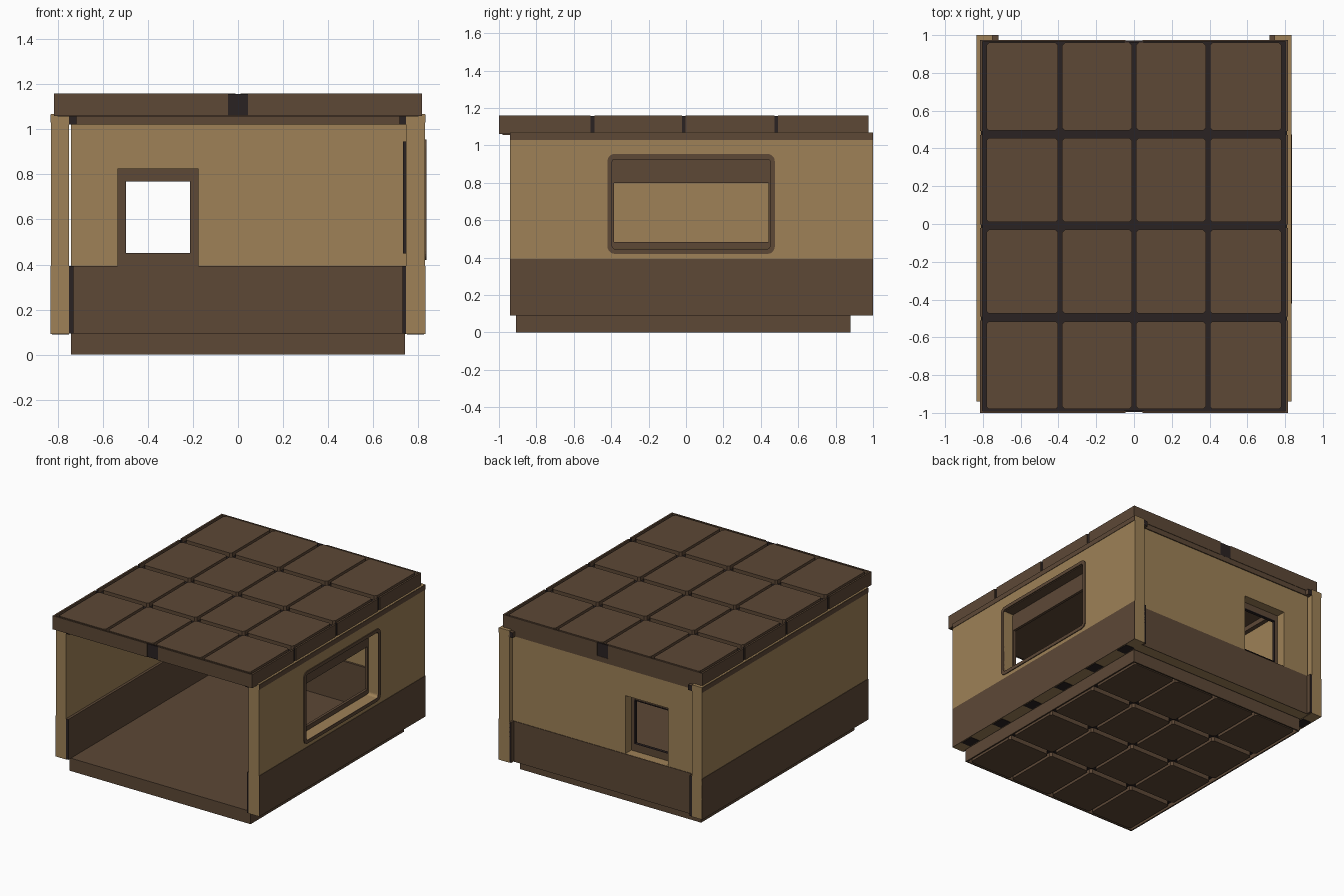
import bpy, bmesh, math
from mathutils import Matrix

if "Cube" in bpy.data.objects:
    bpy.data.objects.remove(bpy.data.objects["Cube"])

def material(name, rgb):
    m = bpy.data.materials.new(name)
    m.diffuse_color = (*rgb, 1)
    m.use_nodes = True
    m.node_tree.nodes["Principled BSDF"].inputs["Base Color"].default_value = m.diffuse_color
    return m

BROWN = material("brown_wood", (0.109, 0.0648, 0.0369))
TAN = material("tan_wall", (0.342, 0.220, 0.095))
DARK = material("dark_gap", (0.0232, 0.0160, 0.0160))

def add(name, mesh, *mats):
    for m in mats:
        mesh.materials.append(m)
    ob = bpy.data.objects.new(name, mesh)
    bpy.context.collection.objects.link(ob)
    return ob

def box(name, xs, ys, zs, mat, end_axis=None):
    """Box from ranges; faces along end_axis become dark."""
    bm = bmesh.new()
    bmesh.ops.create_cube(bm, size=1)
    for v in bm.verts:
        v.co = [r[0] if c < 0 else r[1] for c, r in zip(v.co, (sorted(xs), sorted(ys), sorted(zs)))]
    bm.normal_update()
    if end_axis is not None:
        for f in bm.faces:
            f.material_index = int(abs(f.normal[end_axis]) > 0.5)
    me = bpy.data.meshes.new(name)
    bm.to_mesh(me)
    bm.free()
    return add(name, me, mat, DARK)

def rect(u, v, r=0.0, n=5):
    """Rectangle outline with optional rounded (n>1) or cut (n=1) corners."""
    (u0, u1), (v0, v1) = u, v
    if r == 0:
        return [(u0, v0), (u1, v0), (u1, v1), (u0, v1)]
    pts = []
    for cu, cv, a in ((u1 - r, v1 - r, 0), (u0 + r, v1 - r, 90), (u0 + r, v0 + r, 180), (u1 - r, v0 + r, 270)):
        for i in range(n + 1):
            t = math.radians(a + 90 * i / n)
            pts.append((cu + r * math.cos(t), cv + r * math.sin(t)))
    return pts

AXES = {"x": Matrix(((0, 0, 1, 0), (1, 0, 0, 0), (0, 1, 0, 0), (0, 0, 0, 1))),
        "y": Matrix(((1, 0, 0, 0), (0, 0, -1, 0), (0, 1, 0, 0), (0, 0, 0, 1))),
        "z": Matrix.Identity(4)}

def plate(name, outlines, axis, lo, hi, mat):
    """Filled outline with holes, extruded from lo to hi along an axis."""
    cu = bpy.data.curves.new(name, "CURVE")
    cu.dimensions, cu.fill_mode, cu.extrude = "2D", "BOTH", (hi - lo) / 2
    for pts in outlines:
        s = cu.splines.new("POLY")
        s.points.add(len(pts) - 1)
        for p, (a, b) in zip(s.points, pts):
            p.co = (a, b, 0, 1)
        s.use_cyclic_u = True
    tmp = bpy.data.objects.new(name, cu)
    bpy.context.collection.objects.link(tmp)
    bpy.context.view_layer.update()
    me = bpy.data.meshes.new_from_object(tmp.evaluated_get(bpy.context.evaluated_depsgraph_get()))
    bpy.data.objects.remove(tmp)
    mid = (lo + hi) / 2
    me.transform(Matrix.Translation([mid if axis == a else 0 for a in "xyz"]) @ AXES[axis])
    me.materials.clear()
    bm = bmesh.new()
    bm.from_mesh(me)
    bmesh.ops.remove_doubles(bm, verts=bm.verts, dist=1e-5)
    bmesh.ops.recalc_face_normals(bm, faces=bm.faces)
    for f in bm.faces:
        f.smooth = False
    bm.to_mesh(me)
    bm.free()
    return add(name, me, mat)

def tiles(name, xs, ys, z, gx, gy):
    """Four by four grid of tiles with cut corners and open joints."""
    w, d = (xs[1] - xs[0]) / 4, (ys[1] - ys[0]) / 4
    for i in range(4):
        for j in range(4):
            u = (xs[0] + i * w + (gx / 2 if i else 0), xs[0] + (i + 1) * w - (gx / 2 if i < 3 else 0))
            v = (ys[0] + j * d + (gy / 2 if j else 0), ys[0] + (j + 1) * d - (gy / 2 if j < 3 else 0))
            plate(f"{name}_{i}_{j}", [rect(u, v, 0.014, 1)], "z", *z, BROWN)

# Roof: dark core, ceiling, tiles and edge boards
box("roof_core", (-0.805, 0.805), (-0.99, 0.968), (1.062, 1.128), DARK)
box("roof_ceiling", (-0.80, 0.80), (-0.98, 0.96), (1.057, 1.062), BROWN)
tiles("roof_tile", (-0.782, 0.782), (-0.98, 0.96), (1.125, 1.16), 0.022, 0.04)
for s, side in ((-1, "left"), (1, "right")):
    cuts = (-1.0, -0.5, -0.012, 0.482, 0.975)
    for i in range(4):
        y0, y1 = cuts[i] + (0.01 if i else 0), cuts[i + 1] - (0.01 if i < 3 else 0)
        box(f"roof_{side}_board_{i}", (s * 0.803, s * 0.816), (y0, y1), (1.06, 1.16), BROWN)
        if i:
            box(f"roof_{side}_joint_{i}", (s * 0.80, s * 0.81), (cuts[i] - 0.012, cuts[i] + 0.012), (1.062, 1.157), DARK)
    for y0, y1, end in ((-1.0, -0.99, "front"), (0.966, 0.975, "back")):
        box(f"roof_{end}_{side}_board", (s * 0.045, s * 0.805), (y0, y1), (1.06, 1.16), BROWN)
for y0, y1, end in ((-0.995, -0.985, "front"), (0.962, 0.971, "back")):
    box(f"roof_{end}_joint", (-0.05, 0.05), (y0, y1), (1.061, 1.158), DARK)

# Floor: top slab, dark core, edge boards and tiles underneath
box("floor_slab", (-0.74, 0.74), (-0.91, 0.88), (0.07, 0.095), BROWN)
box("floor_core", (-0.732, 0.732), (-0.902, 0.872), (0.032, 0.07), DARK)
tiles("floor_tile", (-0.71, 0.71), (-0.89, 0.86), (0, 0.035), 0.022, 0.04)
for s, side in ((-1, "left"), (1, "right")):
    box(f"floor_{side}_board", (s * 0.73, s * 0.74), (-0.91, 0.88), (0, 0.07), BROWN)
for y0, y1, end in ((-0.91, -0.90, "front"), (0.87, 0.88, "back")):
    box(f"floor_{end}_board", (-0.73, 0.73), (y0, y1), (0, 0.07), BROWN)

# Side walls: the right one has a wide rounded window
Y = (-0.94, 1.0)
hole = rect((-0.395, 0.45), (0.445, 0.93), 0.02)
plate("right_wall", [rect(Y, (0.092, 1.068)), hole], "x", 0.745, 0.83, TAN)
box("left_wall", (-0.83, -0.749), Y, (0.092, 1.068), TAN)
for s, side in ((-1, "left"), (1, "right")):
    box(f"{side}_outer_dado", (s * 0.829, s * 0.833), Y, (0.092, 0.393), BROWN)
    box(f"{side}_outer_top_trim", (s * 0.829, s * 0.833), Y, (1.03, 1.066), BROWN)
    box(f"{side}_inner_dado", (s * 0.73, s * 0.75), Y, (0.094, 0.393), BROWN, 1)
    box(f"{side}_inner_top_trim", (s * 0.717, s * 0.75), Y, (1.022, 1.06), BROWN, 1)
    # dark joints under the wall
    for i in range(6):
        y = -0.85 + i * 0.33
        box(f"{side}_wall_foot_{i}", (s * 0.75, s * 0.825), (y, y + 0.1), (0.09, 0.094), DARK)

# Right window: outer rim, soffit and inner frame
plate("right_window_rim", [rect((-0.42, 0.475), (0.42, 0.955), 0.04), hole], "x", 0.825, 0.836, BROWN)
box("right_window_soffit", (0.75, 0.828), (-0.39, 0.445), (0.924, 0.931), BROWN)
plate("right_window_inner_frame", [rect((-0.42, 0.475), (0.45, 0.945)), rect((-0.385, 0.44), (0.483, 0.80))],
      "x", 0.732, 0.752, BROWN)
for y0, y1, end in ((-0.423, -0.42, "front"), (0.475, 0.478, "back")):
    box(f"right_window_frame_{end}_edge", (0.732, 0.745), (y0, y1), (0.45, 0.945), DARK)

# Back wall with a small window
opening = rect((-0.53, -0.18), (0.393, 0.822))
plate("back_wall", [rect((-0.74, 0.747), (0.092, 1.06)), opening], "y", 0.89, 0.965, TAN)
box("back_outer_dado", (-0.73, 0.73), (0.964, 0.969), (0.092, 0.392), BROWN)
box("back_inner_dado", (-0.73, 0.73), (0.875, 0.892), (0.094, 0.393), BROWN)
box("back_inner_top_trim", (-0.717, 0.717), (0.862, 0.892), (1.022, 1.06), BROWN)
box("back_outer_top_trim", (-0.717, 0.717), (0.96, 0.972), (1.022, 1.06), BROWN)
plate("back_window_frame", [rect((-0.535, -0.175), (0.39, 0.827)), rect((-0.50, -0.21), (0.45, 0.77))],
      "y", 0.876, 0.896, BROWN)
# dark lining of the small window frame
plate("back_window_lining", [rect((-0.505, -0.205), (0.448, 0.775)), rect((-0.498, -0.212), (0.452, 0.768))],
      "y", 0.878, 0.90, DARK)
